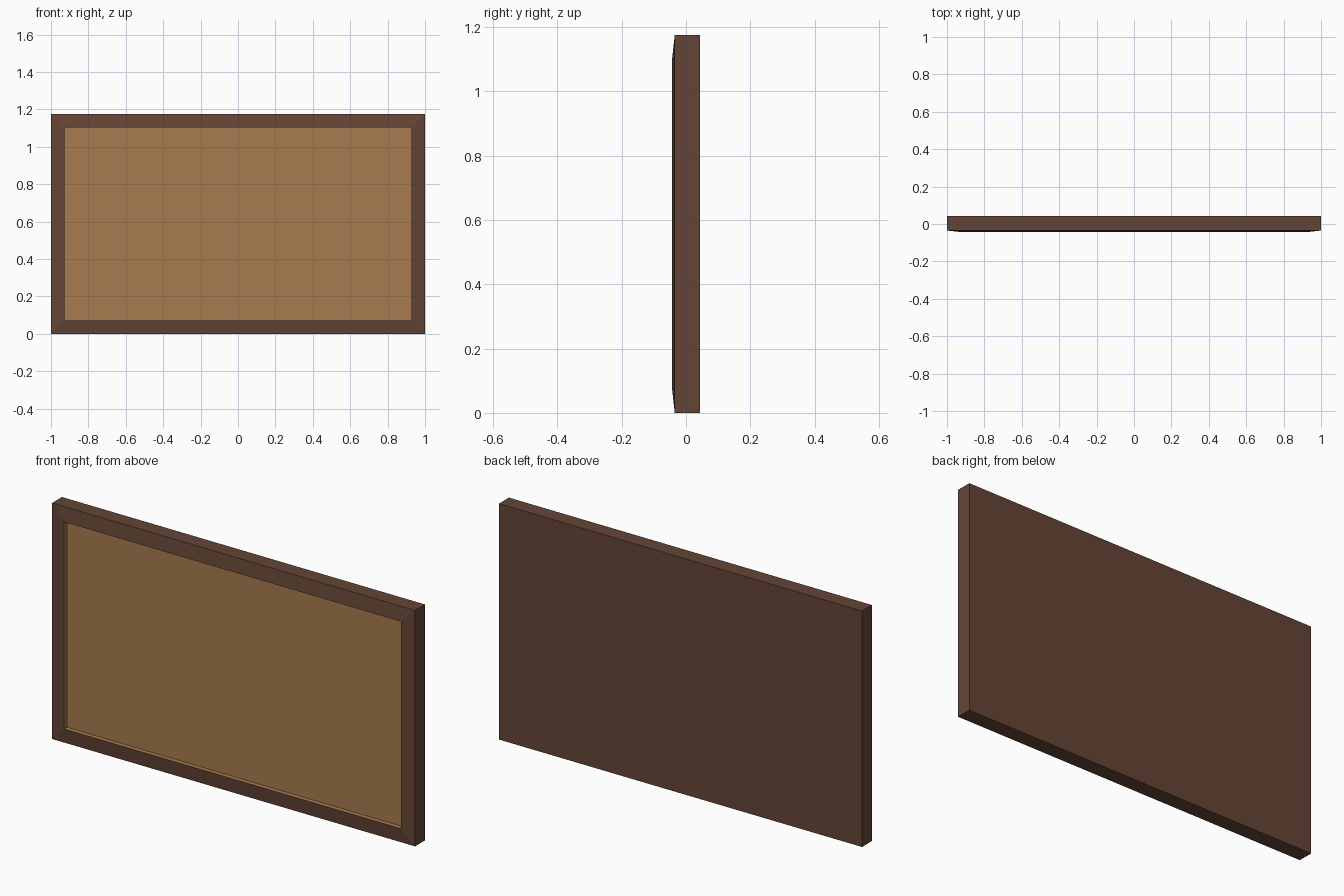
import bpy, bmesh

cube = bpy.data.objects.get("Cube")
if cube:
    bpy.data.objects.remove(cube, do_unlink=True)

W, H = 1.0, 1.175          # half width, full height
BORDER = 0.072             # frame width
BACK, EDGE, LIP, PANEL = 0.043, -0.035, -0.043, -0.02   # y depths


def material(name, rgb):
    mat = bpy.data.materials.new(name)
    mat.use_nodes = True
    mat.diffuse_color = (*rgb, 1)
    bsdf = next(n for n in mat.node_tree.nodes if n.type == 'BSDF_PRINCIPLED')
    bsdf.inputs["Base Color"].default_value = (*rgb, 1)
    return mat


def build(name, mat, rings, cap_first, cap_last):
    """Join rectangular rings, each (inset, y), into one surface."""
    bm = bmesh.new()
    loops = []
    for inset, y in rings:
        x, low, high = W - inset, inset, H - inset
        corners = [(-x, low), (x, low), (x, high), (-x, high)]
        loops.append([bm.verts.new((cx, y, cz)) for cx, cz in corners])
    for a, b in zip(loops, loops[1:]):
        for i in range(4):
            j = (i + 1) % 4
            bm.faces.new((a[i], a[j], b[j], b[i]))
    if cap_first:
        bm.faces.new(loops[0][::-1])
    if cap_last:
        bm.faces.new(loops[-1])
    mesh = bpy.data.meshes.new(name)
    bm.to_mesh(mesh)
    bm.free()
    mesh.materials.append(mat)
    obj = bpy.data.objects.new(name, mesh)
    bpy.context.collection.objects.link(obj)
    return obj


brown = material("dark brown wood", (0.13, 0.06, 0.037))
tan = material("tan cork", (0.385, 0.197, 0.077))

# Frame with a solid back and a front that rises towards its inner edge
build("frame", brown, [(0, BACK), (0, EDGE), (BORDER, LIP)], True, False)

# Recessed panel, including the walls of the recess
build("cork_panel", tan, [(BORDER, LIP), (BORDER, PANEL)], False, True)
